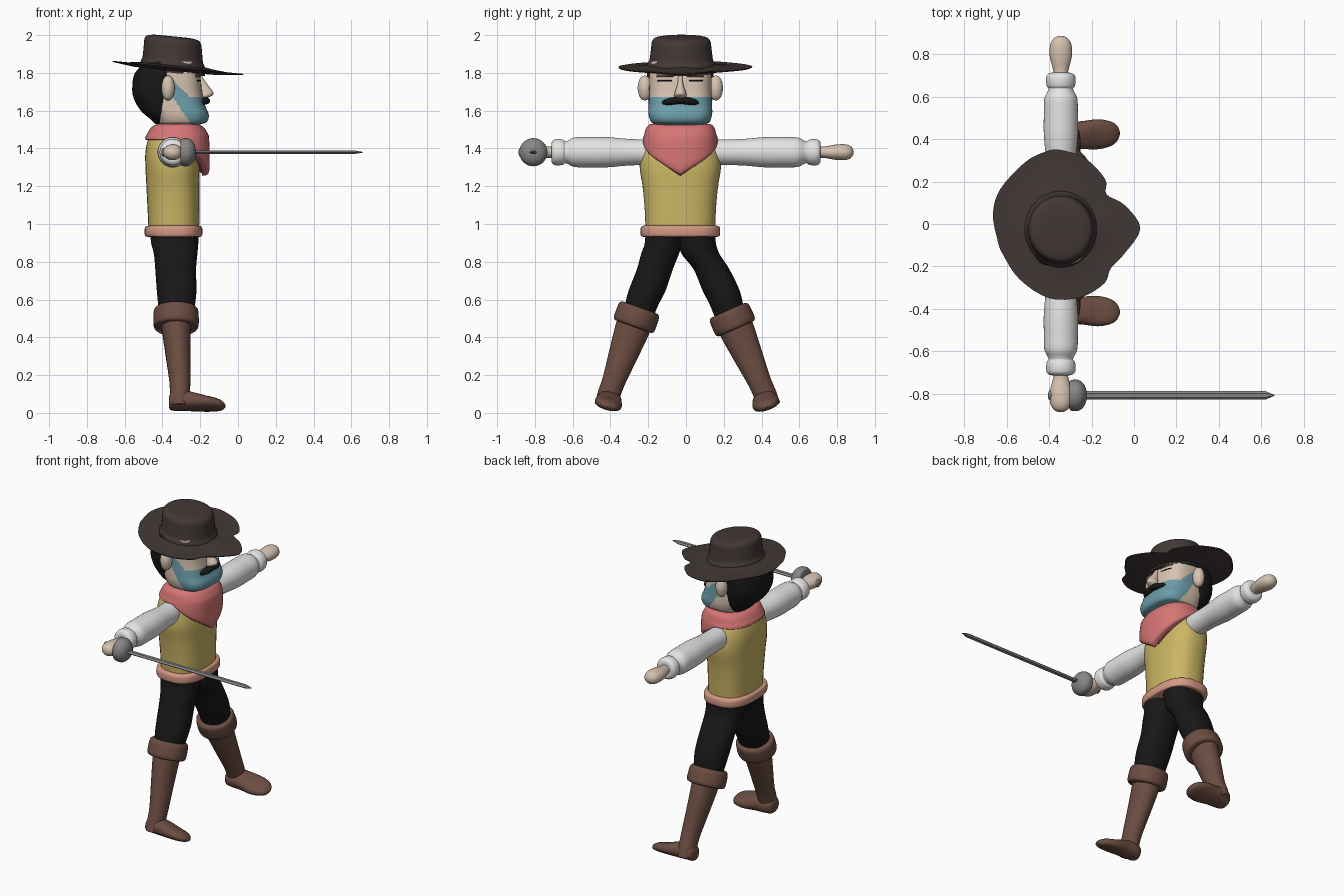
import bpy, bmesh, math
from mathutils import Matrix, Vector

def mat(name, r, g, b):
    m = bpy.data.materials.new(name)
    m.diffuse_color = (r, g, b, 1)
    return m

HAT = mat("dark brown felt", .055, .04, .038)
YEL = mat("yellow cloth", .60, .47, .13)
RED = mat("red cloth", .68, .18, .18)
BLUE = mat("blue beard", .15, .34, .40)
SKIN = mat("skin", .68, .55, .44)
SALM = mat("salmon sash", .66, .32, .23)
BOOT = mat("brown leather", .15, .075, .055)
BLACK = mat("black", .009, .009, .009)
WHITE = mat("white cloth", .78, .78, .78)
STEEL = mat("steel", .24, .24, .24)
CY = -.03                                   # body centre line

def skin(name, rings, m, smooth=40):
    """Closed mesh through a list of point rings."""
    bm = bmesh.new()
    vs = [[bm.verts.new(p) for p in r] for r in rings]
    n = len(vs[0])
    for a, b in zip(vs, vs[1:]):
        for i in range(n):
            bm.faces.new((a[i], a[(i + 1) % n], b[(i + 1) % n], b[i]))
    bm.faces.new(vs[0])
    bm.faces.new(vs[-1])
    bmesh.ops.recalc_face_normals(bm, faces=bm.faces)
    me = bpy.data.meshes.new(name)
    bm.to_mesh(me)
    bm.free()
    ob = bpy.data.objects.new(name, me)
    bpy.context.collection.objects.link(ob)
    me.materials.append(m)
    bpy.ops.object.select_all(action='DESELECT')
    ob.select_set(True)
    bpy.context.view_layer.objects.active = ob
    bpy.ops.object.shade_smooth_by_angle(angle=math.radians(smooth))
    return ob

def spline(p, steps, closed=False):
    """Catmull-Rom through tuples."""
    n, out = len(p), []
    get = (lambda i: p[i % n]) if closed else (lambda i: p[max(0, min(n - 1, i))])
    for i in range(n if closed else n - 1):
        for k in range(steps):
            t = k / steps
            out.append(tuple(.5 * (2 * b + (c - a) * t + (2 * a - 5 * b + 4 * c - d) * t * t
                       + (3 * b - a - 3 * c + d) * t ** 3)
                       for a, b, c, d in zip(get(i - 1), get(i), get(i + 1), get(i + 2))))
    return out if closed else out + [tuple(p[-1])]

def loft(name, stations, m, M=Matrix(), n=40, e=2.0, steps=5, fn=None, smooth=40):
    """Stations are (z, cx, cy, rx, ry); superellipse rings of exponent e."""
    rings = []
    for z, cx, cy, rx, ry in spline(stations, steps):
        ring = []
        for i in range(n):
            a = 2 * math.pi * i / n
            c, s = math.cos(a), math.sin(a)
            k = (abs(c) ** e + abs(s) ** e) ** (-1 / e)
            p = Vector((cx + max(rx, .001) * c * k, cy + max(ry, .001) * s * k, z))
            ring.append(M @ (fn(p, a) if fn else p))
        rings.append(ring)
    return skin(name, rings, m, smooth)

def box(z, x0, x1, hy):
    return (z, (x0 + x1) / 2, CY, (x1 - x0) / 2, hy)

def axes(x, y, z, o=(0, 0, 0)):
    return Matrix.Translation(o) @ Matrix((x, y, z)).transposed().to_4x4()

ALONG_X = axes((0, 1, 0), (0, 0, 1), (1, 0, 0))   # local x,y,z -> y,z,x
ALONG_Y = axes((1, 0, 0), (0, 0, 1), (0, 1, 0))   # local x,y,z -> x,z,y

# Head with beard coloured by region
head = loft("head", [box(1.46, -.42, -.23, .12), box(1.52, -.42, -.21, .13), box(1.54, -.43, -.165, .155),
                     box(1.58, -.45, -.155, .168), box(1.63, -.47, -.175, .168), box(1.70, -.48, -.19, .165),
                     box(1.78, -.48, -.20, .165), box(1.86, -.46, -.22, .16)], SKIN, n=96, e=3, steps=8)
head.data.materials.append(BLUE)
for f in head.data.polygons:
    x, y, z = f.center
    low = max(1.522, 1.545 + (-.26 - x) * 1.47)
    if x > -.35 and low < z < 1.67 + max(0, -.25 - x) * .9:
        f.material_index = 1

# Hair at the back of the head
def hairline(p, a):
    p.x = min(p.x, -.405 + (p.z - 1.6) * .15)
    return p
loft("hair", [box(1.53, -.44, -.36, .10), box(1.56, -.47, -.33, .135), box(1.60, -.515, -.3, .155),
              box(1.66, -.55, -.3, .17), box(1.72, -.56, -.3, .175), box(1.80, -.545, -.3, .175),
              box(1.86, -.48, -.3, .16)], BLACK, e=2.3, fn=hairline)

# Face details
loft("nose", [(1.785, -.20, CY, .008, .010), (1.74, -.19, CY, .028, .016), (1.695, -.17, CY, .04, .03),
              (1.675, -.18, CY, .035, .032), (1.66, -.195, CY, .015, .02)], SKIN, n=20)
loft("moustache", [(CY + t * .098, -.172 - .02 * t * t, 1.653 - .012 * t * t, r, r * .75)
                   for t, r in ((-1, .004), (-.85, .018), (-.4, .026), (0, .023), (.4, .026), (.85, .018), (1, .004))],
     BLACK, ALONG_Y, n=20)
def face_x(y):
    return -.34 + .141 * (1 - min(1, abs(y) / .165) ** 3) ** (1 / 3)
for s, side in ((-1, "right"), (1, "left")):
    for part, z, h, m, y0, y1 in (("eye", 1.757, .005, BLACK, .045, .12), ("brow", 1.787, .009, BOOT, .035, .125)):
        loft(f"{side}_{part}", [(CY + s * y, face_x(y), z, .005, h)
             for y in [y0 + (y1 - y0) * i / 4 for i in range(5)]], m, ALONG_Y, n=8, steps=2)
    loft(f"{side}_ear", [(1.72 + .066 * t, -.37, CY + s * .188, .036 * math.sqrt(1.001 - t * t),
         .038 * math.sqrt(1.001 - t * t)) for t in (-1, -.9, -.6, 0, .6, .9, 1)], SKIN, n=24)

# Hat: tilted crown and an uneven brim
def tilt(p, a=0):
    p.z -= .1 * (p.x + .345)
    return p
loft("hat_crown", [(1.80, -.345, -.025, .17, .175), (1.845, -.345, -.025, .17, .18), (1.87, -.345, -.025, .16, .168),
                   (1.93, -.345, -.025, .154, .16), (1.965, -.345, -.025, .15, .155), (1.985, -.345, -.025, .135, .138),
                   (1.993, -.345, -.025, .09, .09), (1.993, -.345, -.025, .02, .02)], HAT, fn=tilt)
outline = spline([(-.35, .35), (-.23, .31), (-.135, .21), (-.13, .14), (-.045, .09), (.03, -.02), (-.045, -.14),
                  (-.11, -.21), (-.14, -.28), (-.25, -.345), (-.40, -.35), (-.54, -.26), (-.62, -.14),
                  (-.645, -.07), (-.665, .05), (-.63, .165), (-.515, .29), (-.42, .34)], 4, True)
skin("hat_brim", [[tilt(Vector((-.345 + (x + .345) * k, -.02 + (y + .02) * k, z))) for x, y in outline]
                  for k, z in ((.4, 1.85), (.55, 1.84), (.75, 1.832), (.92, 1.832), (1, 1.832),
                               (.99, 1.826), (.85, 1.82), (.65, 1.812), (.4, 1.81))], HAT)

# Vest and sash
loft("vest", [box(.95, -.475, -.21, .182), box(1.0, -.475, -.205, .185), box(1.1, -.48, -.205, .19),
              box(1.2, -.485, -.205, .20), box(1.3, -.49, -.205, .215), box(1.38, -.49, -.215, .207),
              box(1.45, -.475, -.235, .185), box(1.49, -.45, -.25, .15)], YEL, e=2.5)
loft("sash", [box(.932, -.47, -.21, .19), box(.936, -.49, -.192, .207), box(.96, -.495, -.188, .211),
              box(.985, -.49, -.192, .207), box(.992, -.47, -.21, .19)], SALM, e=2.7)

# Neckerchief: collar whose front hangs down to a point
def drape(p, a):
    a = abs((a + math.pi) % (2 * math.pi) - math.pi)
    low = 1.255 + .19 * min(1, a / 1.57)
    if p.z < 1.47:
        p.z = 1.47 - (1.47 - p.z) / .04 * (1.47 - low)
    return p
loft("neckerchief", [box(1.53, -.41, -.24, .135), box(1.528, -.43, -.21, .16), box(1.51, -.46, -.18, .18),
                     box(1.47, -.485, -.155, .192), box(1.45, -.49, -.15, .197), box(1.433, -.49, -.155, .197),
                     box(1.43, -.47, -.19, .18)], RED, n=64, e=2.4, fn=drape)

# Arms and legs
for s, side in ((-1, "right"), (1, "left")):
    arm = axes((1, 0, 0), (0, 0, 1), (0, s, 0), (-.345, 0, 1.38))
    loft(f"{side}_sleeve", [(y, 0, 0, r, r) for y, r in ((.10, .066), (.2, .068), (.3, .07), (.42, .08), (.52, .08),
         (.59, .078), (.625, .062), (.64, .058), (.65, .066), (.675, .07), (.70, .066), (.712, .05), (.713, .03))],
         WHITE, arm)
    loft(f"{side}_hand", [(.69, 0, 0, .03, .03), (.73, 0, 0, .037, .03), (.79, 0, 0, .052, .04), (.84, 0, 0, .051, .042),
         (.87, 0, 0, .038, .033), (.884, 0, 0, .018, .016), (.887, 0, 0, .002, .002)], SKIN, arm)
    loft(f"{side}_trouser_leg", [(.97, -.335, CY + s * .085, .13, .10), (.90, -.335, CY + s * .09, .125, .098),
         (.84, -.33, CY + s * .108, .115, .10), (.76, -.33, -.015 + s * .15, .108, .095),
         (.65, -.325, -.01 + s * .195, .105, .098), (.57, -.325, -.01 + s * .225, .097, .088),
         (.50, -.325, -.01 + s * .245, .085, .08)], BLACK, e=2.2)
    ky, fy = (-.262, -.425) if s < 0 else (.24, .44)
    up = Vector((0, ky - fy, .455)).normalized()
    leg = axes((1, 0, 0), up.cross(Vector((1, 0, 0))), up, (0, fy, .05))
    loft(f"{side}_boot_shaft", [(-.02, -.31, 0, .045, .055), (.05, -.308, 0, .052, .06), (.13, -.308, 0, .056, .062),
         (.28, -.318, 0, .066, .078), (.42, -.326, 0, .076, .092), (.50, -.326, 0, .08, .092)], BOOT, leg)
    loft(f"{side}_boot_cuff", [(.432, -.328, 0, .08, .085), (.434, -.328, 0, .108, .104), (.45, -.328, 0, .119, .114),
         (.49, -.328, 0, .12, .115), (.525, -.328, 0, .116, .112), (.538, -.328, 0, .102, .10),
         (.538, -.328, 0, .08, .08)], BOOT, leg)
    roll = Matrix.Translation((0, fy, 0)) @ Matrix.Rotation(-math.atan2(ky - fy, .455) * .8, 4, 'X')
    loft(f"{side}_foot", [(-.366, 0, .06, .02, .025), (-.355, 0, .062, .05, .043), (-.32, 0, .068, .064, .05),
         (-.25, 0, .064, .066, .048), (-.17, 0, .052, .073, .036), (-.11, 0, .045, .06, .028),
         (-.08, 0, .04, .038, .018), (-.066, 0, .038, .006, .004)], BOOT, roll @ ALONG_X, e=2.3)

# Sword in the right hand
def sword(name, pts, n=32, steps=4, smooth=40):
    loft(name, [(x, -.808, 1.38, ry, rz) for x, ry, rz in pts], STEEL, ALONG_X, n=n, steps=steps, smooth=smooth)
sword("sword_guard", [(-.304, .03, .03), (-.303, .066, .066), (-.285, .074, .074), (-.26, .072, .072),
                      (-.238, .055, .055), (-.226, .03, .03), (-.223, .005, .005)])
sword("sword_grip", [(-.405, .008, .008), (-.40, .022, .022), (-.385, .022, .022), (-.375, .014, .014), (-.28, .014, .014)], 16)
sword("sword_blade", [(-.25, .02, .01), (.62, .02, .01), (.662, .002, .002)], 6, 1, 20)
